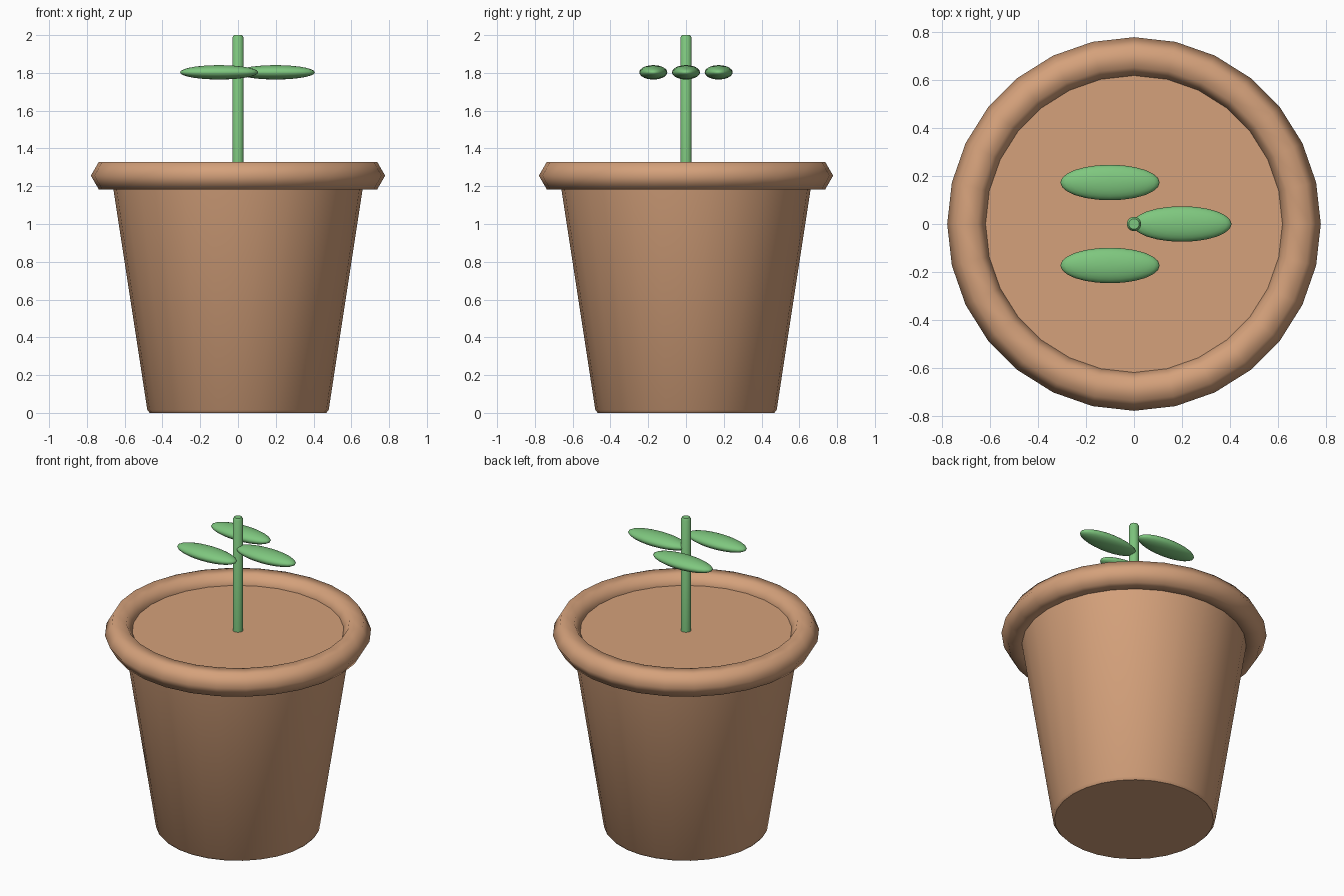
import bpy, bmesh, math

cube = bpy.data.objects.get("Cube")
if cube:
    bpy.data.objects.remove(cube, do_unlink=True)


def material(name, rgb):
    m = bpy.data.materials.new(name)
    m.use_nodes = True
    m.diffuse_color = (*rgb, 1)
    m.node_tree.nodes["Principled BSDF"].inputs["Base Color"].default_value = (*rgb, 1)
    return m


clay = material("terracotta", (0.66, 0.355, 0.197))
green = material("leaf green", (0.21, 0.57, 0.21))


def finish(name, mat, angle):
    ob = bpy.context.object
    ob.name = ob.data.name = name
    ob.data.materials.append(mat)
    bpy.ops.object.shade_smooth_by_angle(angle=math.radians(angle))
    return ob


def lathe(name, profile, sides, mat, angle, closed=False):
    """Spin a (radius, height) profile round z; open profiles get end caps."""
    bm = bmesh.new()
    rings = []
    for r, z in profile:
        turns = [2 * math.pi * i / sides for i in range(sides)]
        rings.append([bm.verts.new((r * math.cos(a), r * math.sin(a), z)) for a in turns])
    pairs = list(zip(rings, rings[1:]))
    if closed:
        pairs.append((rings[-1], rings[0]))
    else:
        bm.faces.new(rings[0][::-1])
        bm.faces.new(rings[-1])
    for low, high in pairs:
        for i in range(sides):
            j = (i + 1) % sides
            bm.faces.new((low[i], low[j], high[j], high[i]))
    bmesh.ops.recalc_face_normals(bm, faces=bm.faces)
    mesh = bpy.data.meshes.new(name)
    bm.to_mesh(mesh)
    bm.free()
    ob = bpy.data.objects.new(name, mesh)
    bpy.context.collection.objects.link(ob)
    bpy.ops.object.select_all(action="DESELECT")
    ob.select_set(True)
    bpy.context.view_layer.objects.active = ob
    return finish(name, mat, angle)


# Tapered pot, its top cap being the soil surface
lathe("pot_body", [(0.467, 0), (0.48, 0.015), (0.673, 1.27)], 28, clay, 40)

# Thick rim with a hexagonal section
section = [(0.695 + 0.084 * math.cos(k * math.pi / 3),
            1.256 + 0.084 * math.sin(k * math.pi / 3)) for k in range(6)]
lathe("pot_rim", section, 28, clay, 75, closed=True)

# Stem with a softened tip
lathe("stem", [(0.03, 1.25), (0.03, 1.988), (0.022, 2.0)], 16, green, 50)

# Three flattened leaves lying along x
for name, x, y in (("leaf_front", -0.1, -0.173),
                   ("leaf_middle", 0.2, 0),
                   ("leaf_back", -0.1, 0.173)):
    bpy.ops.mesh.primitive_uv_sphere_add(segments=24, ring_count=14, radius=1,
                                         location=(x, y, 1.803))
    bpy.context.object.scale = (0.207, 0.074, 0.038)
    bpy.ops.object.transform_apply(location=False, rotation=False, scale=True)
    finish(name, green, 80)
